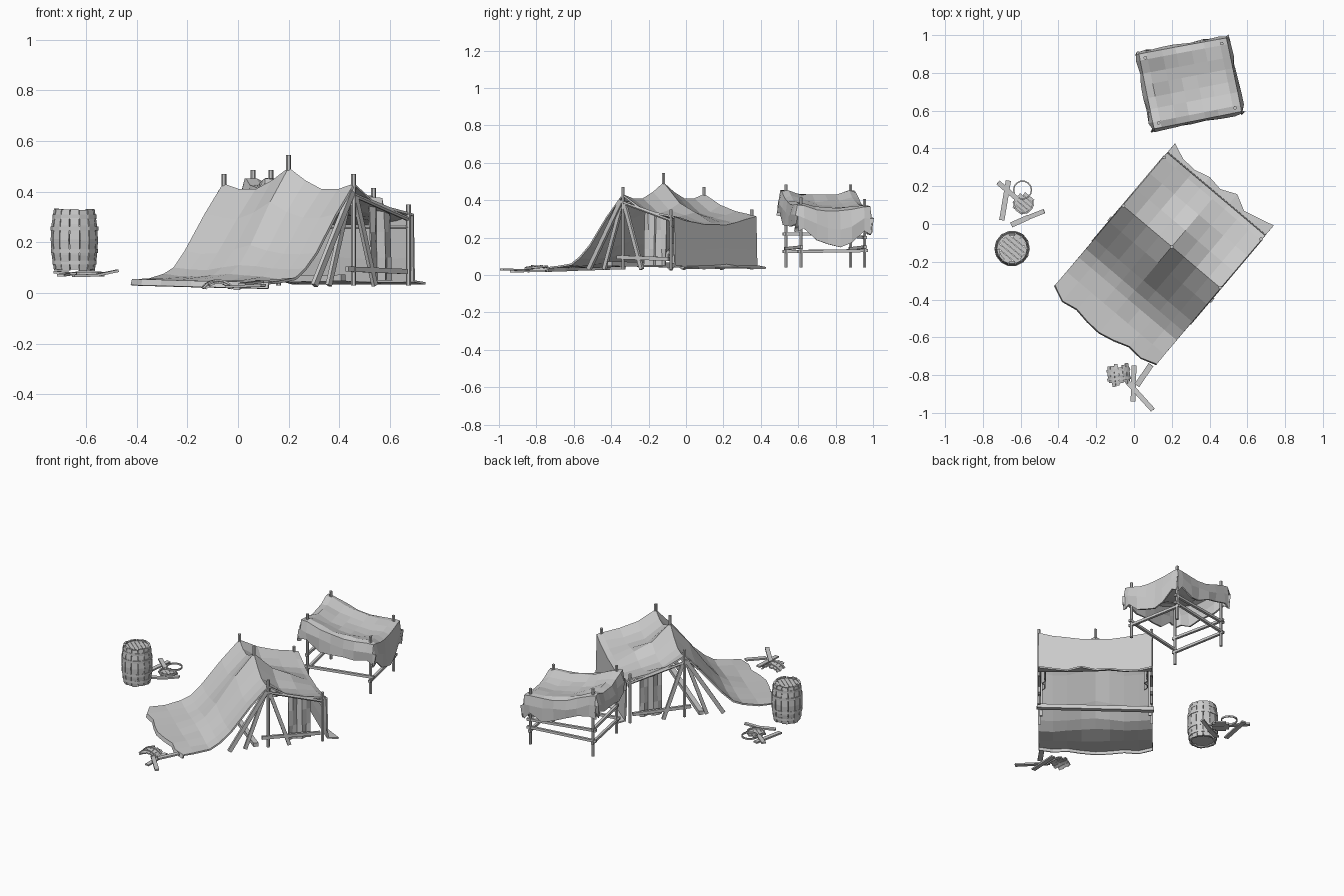
import bpy, bmesh, math, random
from mathutils import Vector, Matrix

if "Cube" in bpy.data.objects:
    bpy.data.objects.remove(bpy.data.objects["Cube"])

random.seed(4)
ANG = math.radians(-40.2)
V = Vector((math.cos(ANG), math.sin(ANG), 0))   # tent width direction
U = Vector((-V.y, V.x, 0))                      # tent length direction


def T(s, t, z):
    return Vector((0.2, -0.12, z)) + V * s + U * t


def interp(table, x):
    for (a, fa), (b, fb) in zip(table, table[1:]):
        if x <= b:
            return fa + (fb - fa) * (x - a) / (b - a)
    return table[-1][1]


def make(name, verts, faces, thick=0):
    me = bpy.data.meshes.new(name)
    me.from_pydata([tuple(v) for v in verts], [], faces)
    bm = bmesh.new()
    bm.from_mesh(me)
    bmesh.ops.recalc_face_normals(bm, faces=bm.faces)
    bm.to_mesh(me)
    bm.free()
    ob = bpy.data.objects.new(name, me)
    bpy.context.collection.objects.link(ob)
    if thick:
        m = ob.modifiers.new("thickness", 'SOLIDIFY')
        m.thickness = thick
        m.offset = 0
    return ob


def sheet(name, rows, thick=0.01):
    n = len(rows[0])
    faces = [(i*n+j, i*n+j+1, (i+1)*n+j+1, (i+1)*n+j)
             for i in range(len(rows)-1) for j in range(n-1)]
    return make(name, [p for r in rows for p in r], faces, thick)


def bar(name, a, b, w=0.018, h=None, sides=6):
    """Pole (round) or, when h is given, a flat plank from a to b."""
    a, b = Vector(a), Vector(b)
    d = (b - a).normalized()
    side = d.cross(Vector((0, 0, 1)))
    side = side.normalized() if side.length > 1e-3 else Vector((1, 0, 0))
    up = side.cross(d)
    if h:
        ring = [(x*w/2, y*h/2) for x, y in ((-1, -1), (1, -1), (1, 1), (-1, 1))]
    else:
        ring = [(w/2*math.cos(k*math.tau/sides), w/2*math.sin(k*math.tau/sides)) for k in range(sides)]
    n = len(ring)
    vs = [p + side*x + up*y for p in (a, b) for x, y in ring]
    fs = [(k, (k+1) % n, n+(k+1) % n, n+k) for k in range(n)]
    return make(name, vs, fs + [tuple(range(n)), tuple(range(n, 2*n))])


def arc_band(name, prof, a0, a1, segs, mat):
    """Sweep a closed (radius, z) profile around z from a0 to a1."""
    full = abs(a1 - a0 - math.tau) < 1e-4
    count, n = segs if full else segs + 1, len(prof)
    vs = []
    for i in range(count):
        a = a0 + (a1-a0)*i/segs
        vs += [mat @ Vector((r*math.cos(a), r*math.sin(a), z)) for r, z in prof]
    fs = [(i*n+k, i*n+(k+1) % n, (i+1) % count*n+(k+1) % n, (i+1) % count*n+k)
          for i in range(segs) for k in range(n)]
    if not full:
        fs += [tuple(range(n)), tuple(range((count-1)*n, count*n))]
    return make(name, vs, fs)


# --- tent cloth: ground apron, slope, ridge, roof, back wall, back lip
ridge = [(0, .49), (.085, .44), (.17, .405), (.255, .405), (.34, .428)]
section = [(-.565, .024), (-.56, .045), (-.46, .047), (-.36, .062), (-.3, .095), (-.23, .16),
           (-.11, .31), (0, .428), (.11, .365), (.22, .335), (.33, .32), (.36, .312),
           (.362, .14), (.366, .05), (.425, .038)]
edge = [random.uniform(-.035, .02) for _ in range(9)]
rows = []
for i, (t, z) in enumerate(section):
    row = []
    for j in range(9):
        s = -.34 + .085*j
        zz, tt = z, t
        if -.4 < t < .33:
            zz += (interp(ridge, abs(s)) - .428) * (1 - abs(t)/.4)
        if .1 < t < .361:
            zz -= .05*(1 - (s/.34)**2) * (1 if t > .3 else .6)
        if i < 4:
            zz -= .02*s
        if i < 2:
            tt += edge[j] + .03*(abs(s) > .3)
        if i == len(section)-1:
            tt += random.uniform(-.04, .01) + .01*(abs(s) > .3)
        elif i > 1 and t != 0:
            zz += random.uniform(-.005, .005)
        row.append(T(s, tt, zz))
    rows.append(row)
sheet("tent_cloth", rows)

# --- tent frame
bar("tent_center_post", T(0, 0, .38), T(0, 0, .545), .02)
bar("tent_ridge_beam", T(-.34, 0, .385), T(.34, 0, .385), .02)
bar("tent_back_beam", T(-.34, .335, .26), T(.34, .335, .26), .018)
bar("tent_floor_beam", T(-.35, -.1, .05), T(.35, -.08, .06), .03, .025)
for side in (-1, 1):
    s = .335*side
    bar("tent_ridge_post", T(s, 0, .03), T(s, 0, .47), .02)
    bar("tent_back_post", T(s, .335, .03), T(s, .335, .35), .02)
    bar("tent_front_strut", T(s, -.01, .4), T(s, -.24, .03), .018, .025)
    bar("tent_middle_strut", T(s*.97, -.01, .4), T(s*.97, -.14, .03), .016, .022)
    bar("tent_back_strut", T(s, .01, .38), T(s, .13, .03), .016, .022)
    bar("tent_top_rail", T(s, -.01, .39), T(s, .34, .29), .018)
    bar("tent_side_rail", T(s, -.04, .095), T(s, .32, .085), .016, .02)
    drape = [[T(.305*side + .012*math.sin(2.2*k + i*.5), .13+.028*k, z - .008*k*(i == 0)) for k in range(6)]
             for i, z in enumerate((.345, .24, .14, .05))]
    sheet("tent_side_drape", drape, .006)

# --- separate canopy: four posts, rails and a sagging sheet with a hanging skirt
corner = {(-1, 1): Vector((.06, .88, .455)), (1, 1): Vector((.465, .955, .375)),
          (1, -1): Vector((.535, .615, .385)), (-1, -1): Vector((.13, .535, .455))}


def C(a, b, z=None):
    p = sum((q*(1+ca*a)*(1+cb*b)/4 for (ca, cb), q in corner.items()), Vector())
    if z is not None:
        p.z = z
    return p


ks = [-1.18, -1.19, -1.13, -.95, -.55, -.2, .2, .55, .95, 1.13, 1.19, 1.18]
drop = [2, 1, .15, 0, 0, 0, 0, 0, 0, .15, 1, 2]
rows = []
for i, a in enumerate(ks):
    row = []
    for j, b in enumerate(ks):
        ca, cb = max(-1, min(1, a)), max(-1, min(1, b))
        z = C(ca, cb).z - .03*(1-ca*ca) - .03*(1-cb*cb) + random.uniform(-.006, .006)
        d = max(drop[i], drop[j])
        z -= d*(.07 + .035*(1-cb*cb) if ca == 1 else .065)
        if d == 2:
            z += random.uniform(-.02, .02)
        wob = random.uniform(-.05, .03) if d >= 1 else 0
        row.append(C(a+wob*(drop[i] > .5), b+wob*(drop[j] > .5), z))
    rows.append(row)
sheet("canopy_cloth", rows)
for (a, b), q in corner.items():
    bar("canopy_post", C(a, b, .04), C(a, b, q.z+.03), .02)
for a in (-1, 1):
    bar("canopy_side_rail", C(a, -1.1, .125), C(a, 1.1, .13), .016, .016)
    bar("canopy_end_rail", C(-1.1, a, .14), C(1.1, a, .15), .016, .016)
bar("canopy_upper_rail", C(-1, -1.1, .22), C(-1, 1.1, .215), .016, .016)
bar("canopy_upper_rail", C(-1.1, 1, .21), C(1.1, 1, .2), .016, .016)

# --- barrel: bulging staves, hoops and planked ends
P = Matrix.Translation((-.645, -.13, .09))
bulge = [(.08, 0), (.089, .06), (.093, .12), (.089, .18), (.08, .24)]
step = math.tau/14
for k in range(14):
    e, dz = random.uniform(-.002, .002), random.uniform(-.003, .003)
    prof = [(r+e, z+dz) for r, z in bulge] + [(r-.012, z+dz) for r, z in bulge[::-1]]
    arc_band("barrel_stave", prof, k*step+.02, (k+1)*step-.02, 1, P)


def hoop(name, r, z, mat, h=.016):
    arc_band(name, [(r-.006, z), (r+.001, z), (r+.001, z+h), (r-.006, z+h)], 0, math.tau, 14, mat)


for z, r in ((.022, .086), (.068, .092), (.156, .093), (.203, .086)):
    hoop("barrel_hoop", r, z, P)


def lid(name, c, r, z, n=6):
    w = 2*r/n
    for k in range(n):
        o = -r + w*(k+.5)
        half = math.sqrt(max(r*r-o*o, 0))
        d, p = Vector((.77, -.64, 0)), Vector((.64, .77, 0))
        m = Vector((c[0], c[1], z)) + p*o
        bar(name, m-d*half, m+d*half, w*.93, .01)


lid("barrel_top", (-.645, -.13), .07, .318)
lid("barrel_bottom", (-.645, -.13), .07, .105)

# --- debris beside the barrel
for a, b, w in (((-.7, .02, .07), (-.665, .23, .075), .028),
                ((-.72, .22, .082), (-.615, .13, .075), .026),
                ((-.65, -.005, .068), (-.56, .035, .07), .028),
                ((-.56, .035, .07), (-.475, .068, .088), .024)):
    bar("loose_plank", a, b, w, .01)
hoop("loose_hoop", .05, 0, Matrix.Translation((-.59, .18, .075)), .01)
lid("broken_lid", (-.585, .108), .053, .07, 5)
arc_band("broken_lid_rim", [(.046, 0), (.055, 0), (.055, .012), (.046, .012)], 2.6, 6.6, 9,
         Matrix.Translation((-.585, .108, .072)))

# --- broken barrel shell and planks in front of the tent
Q = (Matrix.Translation((-.075, -.855, -.025)) @ Matrix.Rotation(.1, 4, 'Z')
     @ Matrix.Rotation(math.radians(-90), 4, 'X'))
for k in range(6):
    a = -math.pi/2 - .9 + k*.3
    l0, l1 = random.uniform(-.005, .02), random.uniform(.085, .12)
    arc_band("broken_stave", [(.07, l0), (.077, (l0+l1)/2), (.072, l1),
                              (.064, l1), (.068, (l0+l1)/2), (.062, l0)], a+.01, a+.29, 1, Q)
for z in (.028, .075):
    arc_band("broken_hoop", [(.07, z), (.079, z), (.079, z+.014), (.07, z+.014)],
             -math.pi/2-.93, -math.pi/2+.93, 7, Q)
for a, b, w in (((-.04, -.83, .025), (.1, -.985, .03), .026),
                ((-.005, -.94, .018), (0, -.75, .022), .026),
                ((.015, -.855, .035), (.09, -.745, .045), .03)):
    bar("scattered_plank", a, b, w, .01)
